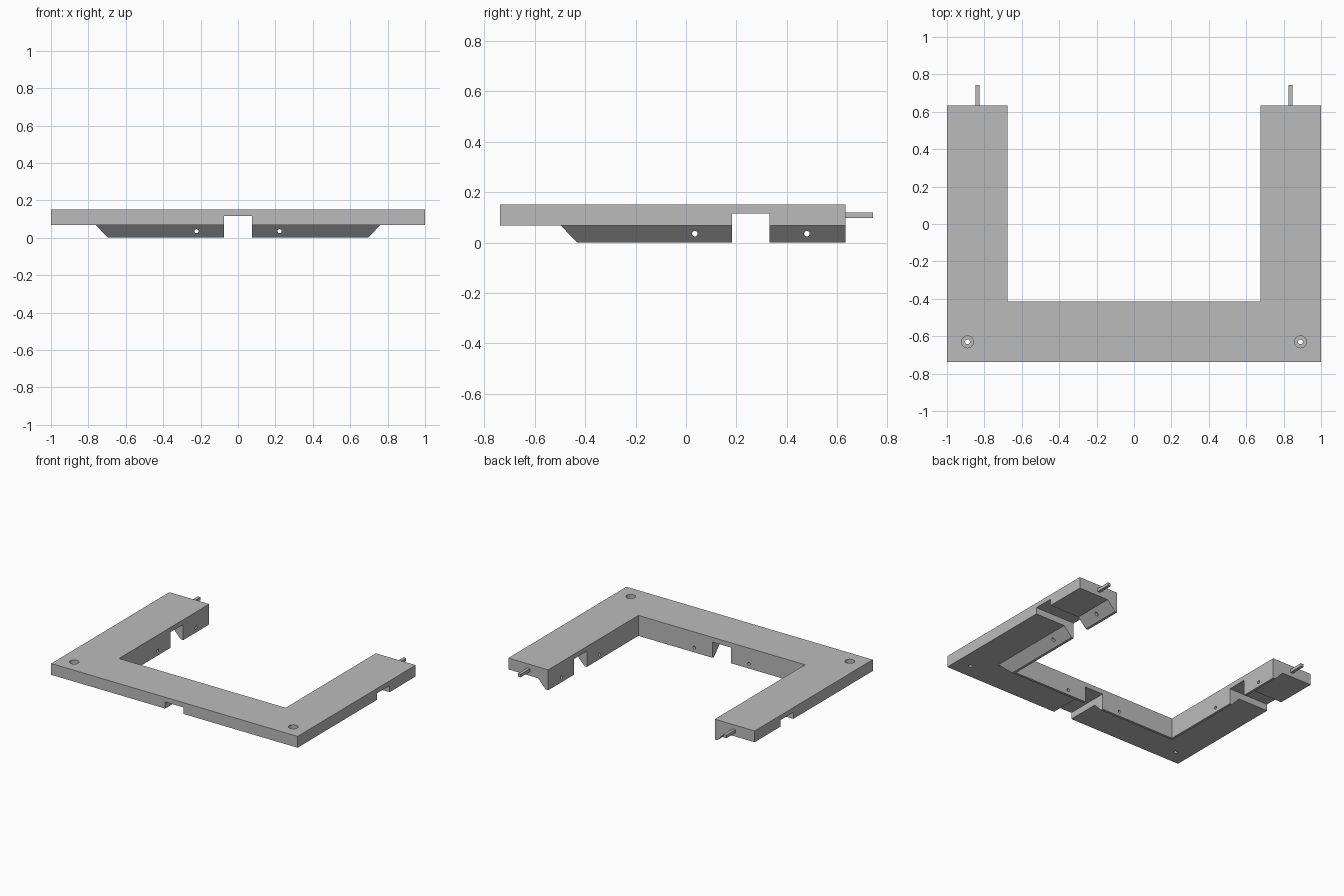
import bpy, bmesh
from mathutils import Matrix, Vector

if "Cube" in bpy.data.objects:
    bpy.data.objects.remove(bpy.data.objects["Cube"])

grey = bpy.data.materials.new("plain grey")
grey.use_nodes = True
grey.diffuse_color = (0.5, 0.5, 0.5, 1)
grey.node_tree.nodes["Principled BSDF"].inputs["Base Color"].default_value = (0.5, 0.5, 0.5, 1)

INNER_X, INNER_Y, END_Y = 0.677, -0.414, 0.633


def add_object(name, bm):
    bmesh.ops.recalc_face_normals(bm, faces=bm.faces)
    mesh = bpy.data.meshes.new(name)
    bm.to_mesh(mesh)
    bm.free()
    mesh.materials.append(grey)
    obj = bpy.data.objects.new(name, mesh)
    bpy.context.collection.objects.link(obj)
    return obj


def box(name, centre, size):
    bm = bmesh.new()
    bmesh.ops.create_cube(bm, size=1, matrix=Matrix.LocRotScale(Vector(centre), None, Vector(size)))
    return add_object(name, bm)


def rod(name, centre, radius, length, axis="Z"):
    turn = {"X": Matrix.Rotation(1.570796, 4, "Y"), "Y": Matrix.Rotation(1.570796, 4, "X"),
            "Z": Matrix.Identity(4)}[axis]
    bm = bmesh.new()
    bmesh.ops.create_cone(bm, cap_ends=True, segments=24, radius1=radius, radius2=radius,
                          depth=length, matrix=Matrix.Translation(centre) @ turn)
    return add_object(name, bm)


# U-shaped frame: plate with a bevelled lip, swept with mitred corners
profile = [(0, 0), (0.018, 0), (0.083, 0.067), (0.324, 0.067), (0.324, 0.15), (0, 0.15)]
stations = [(-INNER_X, END_Y, -1, 0), (-INNER_X, INNER_Y, -1, -1),
            (INNER_X, INNER_Y, 1, -1), (INNER_X, END_Y, 1, 0)]
bm = bmesh.new()
rings = [[bm.verts.new((x + d * dx, y + d * dy, z)) for d, z in profile]
         for x, y, dx, dy in stations]
for a, b in zip(rings, rings[1:]):
    for i in range(len(profile)):
        j = (i + 1) % len(profile)
        bm.faces.new((a[i], a[j], b[j], b[i]))
bm.faces.new(rings[0])
bm.faces.new(rings[-1])
frame = add_object("frame", bm)

# Channels across the underside, one per side of the frame
cutters = [box("front_channel", (0, -0.6, 0.015), (0.15, 0.5, 0.2)),
           box("side_channel", (0, 0.257, 0.015), (2.2, 0.147, 0.2))]

# Small holes through the lip
for x in (-0.222, 0.222):
    cutters.append(rod("front_lip_hole", (x, -0.45, 0.035), 0.011, 0.2, "Y"))
for y in (0.035, 0.48):
    cutters.append(rod("side_lip_hole", (0, y, 0.035), 0.011, 1.7, "X"))

# Counterbored screw holes in the front corners
for x in (-0.89, 0.89):
    cutters.append(rod("screw_hole", (x, -0.63, 0.1), 0.013, 0.3))
    cutters.append(rod("screw_recess", (x, -0.63, 0.16), 0.032, 0.1))

for cutter in cutters:
    mod = frame.modifiers.new(cutter.name, "BOOLEAN")
    mod.operation, mod.solver, mod.object = "DIFFERENCE", "EXACT", cutter

# Bake the cuts and drop the cutters
bpy.context.view_layer.update()
baked = bpy.data.meshes.new_from_object(frame.evaluated_get(bpy.context.evaluated_depsgraph_get()))
frame.modifiers.clear()
frame.data = baked
for cutter in cutters:
    bpy.data.objects.remove(cutter)

# Locating pins on the arm ends
for side, x in (("right", -0.836), ("left", 0.836)):
    box(side + "_pin", (x, 0.682, 0.108), (0.022, 0.12, 0.022))
